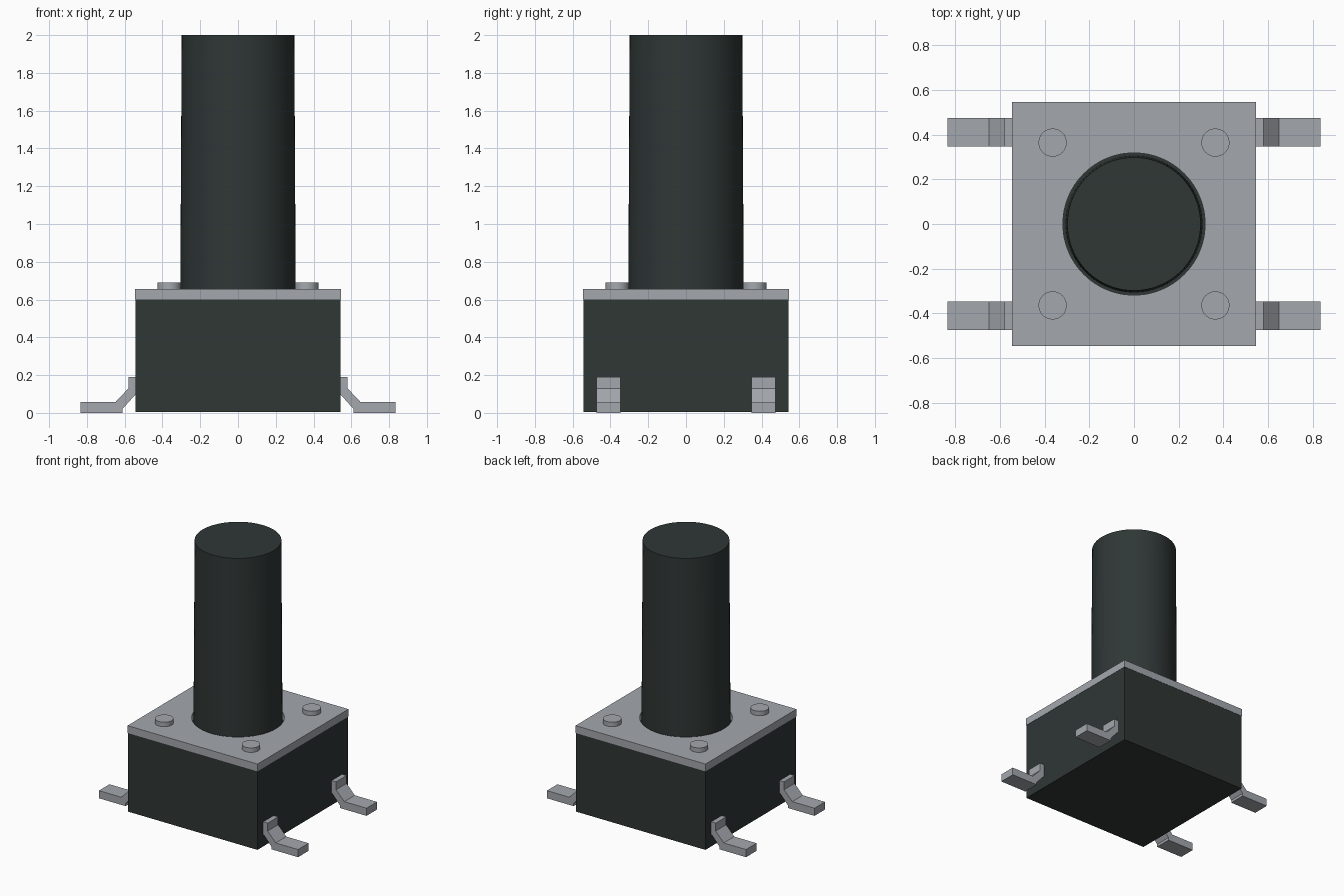
import bpy, bmesh, math
from mathutils import Matrix

if "Cube" in bpy.data.objects:
    bpy.data.objects.remove(bpy.data.objects["Cube"])


def material(name, rgb):
    m = bpy.data.materials.new(name)
    m.diffuse_color = (*rgb, 1)
    m.use_nodes = True
    m.node_tree.nodes["Principled BSDF"].inputs["Base Color"].default_value = m.diffuse_color
    return m


DARK = material("dark plastic", (0.028, 0.038, 0.036))
METAL = material("grey metal", (0.37, 0.39, 0.42))


def finish(bm, name, mat, smooth=False):
    bmesh.ops.recalc_face_normals(bm, faces=bm.faces)
    me = bpy.data.meshes.new(name)
    bm.to_mesh(me)
    bm.free()
    ob = bpy.data.objects.new(name, me)
    bpy.context.collection.objects.link(ob)
    me.materials.append(mat)
    if smooth:
        bpy.ops.object.select_all(action='DESELECT')
        ob.select_set(True)
        bpy.context.view_layer.objects.active = ob
        bpy.ops.object.shade_smooth_by_angle(angle=math.radians(30))
    return ob


def slab(name, half, z0, z1, mat):
    bm = bmesh.new()
    bmesh.ops.create_cube(bm, size=1, matrix=Matrix.Translation((0, 0, (z0 + z1) / 2))
                          @ Matrix.Diagonal((half * 2, half * 2, z1 - z0, 1)))
    return finish(bm, name, mat)


def cylinder(name, x, y, r0, r1, z0, z1, mat, sides):
    bm = bmesh.new()
    bmesh.ops.create_cone(bm, cap_ends=True, segments=sides, radius1=r0, radius2=r1,
                          depth=z1 - z0, matrix=Matrix.Translation((x, y, (z0 + z1) / 2)))
    return finish(bm, name, mat, True)


# Housing and tapered plunger
slab("housing", 0.543, 0.004, 0.60, DARK)
cylinder("plunger", 0, 0, 0.306, 0.298, 0.595, 2.0, DARK, 96)

# Cover plate with a round opening around the plunger
plate = slab("cover_plate", 0.545, 0.60, 0.656, METAL)
cutter = cylinder("opening_cutter", 0, 0, 0.318, 0.318, 0.5, 0.8, METAL, 96)
cutter.hide_render = True
cut = plate.modifiers.new("opening", 'BOOLEAN')
cut.operation = 'DIFFERENCE'
cut.solver = 'EXACT'
cut.object = cutter
bpy.context.view_layer.objects.active = plate
bpy.ops.object.modifier_apply(modifier="opening")
bpy.data.objects.remove(cutter)

# Rivets and bent terminals at the four corners
LEG = [(0.53, 0.19), (0.58, 0.19), (0.58, 0.13), (0.648, 0.058), (0.835, 0.058),
       (0.835, 0), (0.612, 0), (0.612, 0.02), (0.545, 0.095), (0.53, 0.095)]
for sx, side in ((-1, "left"), (1, "right")):
    for sy, end in ((-1, "front"), (1, "back")):
        cylinder(f"rivet_{end}_{side}", sx * 0.364, sy * 0.364, 0.063, 0.063,
                 0.65, 0.69, METAL, 32)
        bm = bmesh.new()
        y = sy * 0.41 - 0.063
        face = bm.faces.new([bm.verts.new((sx * px, y, pz)) for px, pz in LEG])
        ext = bmesh.ops.extrude_face_region(bm, geom=[face])["geom"]
        bmesh.ops.translate(bm, vec=(0, 0.126, 0),
                            verts=[v for v in ext if isinstance(v, bmesh.types.BMVert)])
        finish(bm, f"terminal_{end}_{side}", METAL)
